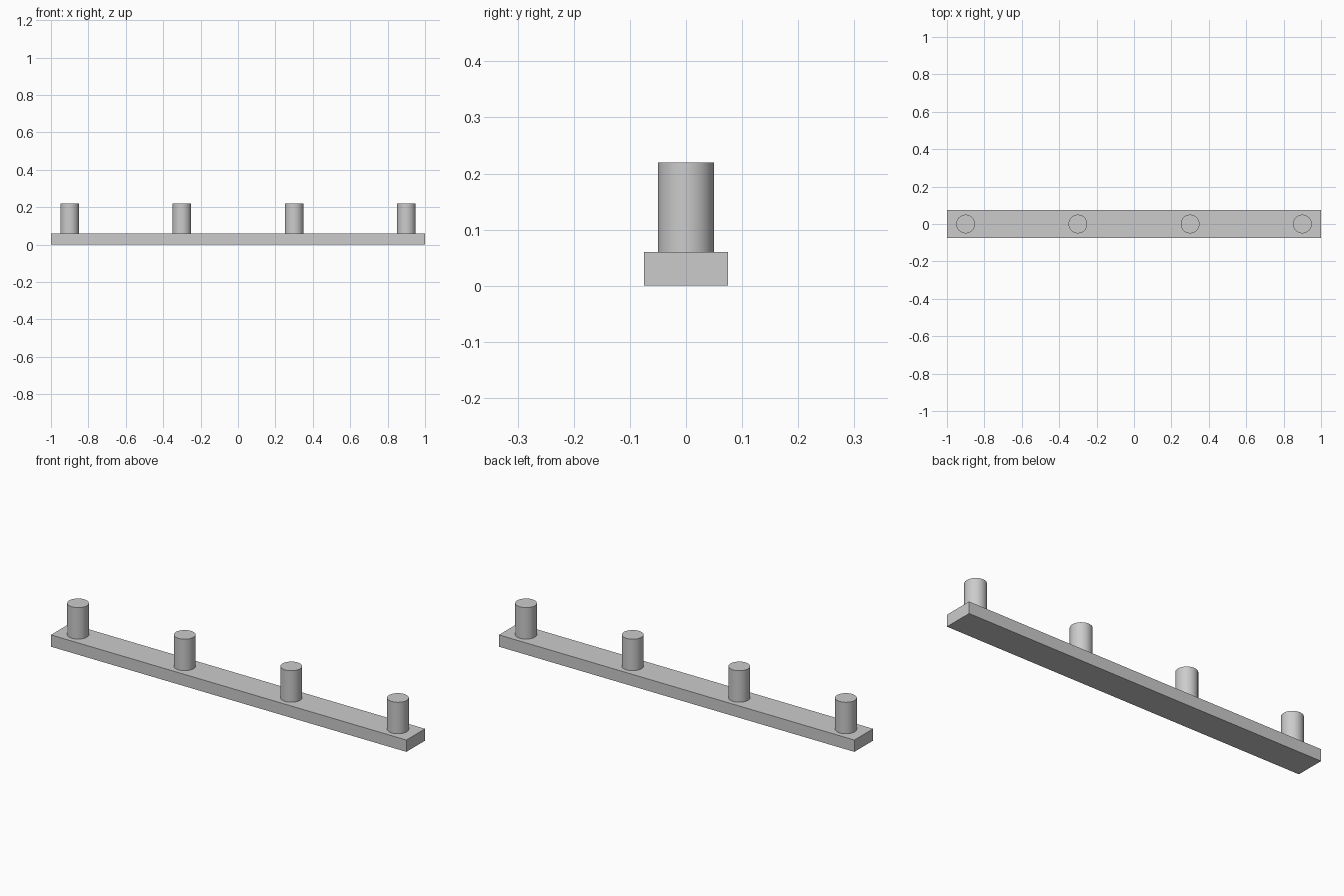
import bpy
import math

default = bpy.data.objects.get("Cube")
if default:
    bpy.data.objects.remove(default, do_unlink=True)

LENGTH, WIDTH, THICKNESS = 2.0, 0.15, 0.06
PEG_RADIUS, PEG_HEIGHT = 0.05, 0.16
PEG_COUNT, PEG_SPACING = 4, 0.6

# Single grey material
grey = bpy.data.materials.new("light_grey")
grey.use_nodes = True
colour = (0.6, 0.6, 0.6, 1.0)
grey.diffuse_color = colour
grey.node_tree.nodes["Principled BSDF"].inputs["Base Color"].default_value = colour

# Flat rail
bpy.ops.mesh.primitive_cube_add(size=1, location=(0, 0, THICKNESS / 2))
rail = bpy.context.object
rail.name = "rail"
rail.scale = (LENGTH, WIDTH, THICKNESS)
bpy.ops.object.transform_apply(location=False, rotation=False, scale=True)
rail.data.materials.append(grey)

# Row of evenly spaced round pegs
for i in range(PEG_COUNT):
    x = (i - (PEG_COUNT - 1) / 2) * PEG_SPACING
    bpy.ops.mesh.primitive_cylinder_add(
        vertices=64, radius=PEG_RADIUS, depth=PEG_HEIGHT,
        location=(x, 0, THICKNESS + PEG_HEIGHT / 2))
    peg = bpy.context.object
    peg.name = f"peg_{i + 1}"
    peg.data.materials.append(grey)
    bpy.ops.object.shade_smooth_by_angle(angle=math.radians(30))
